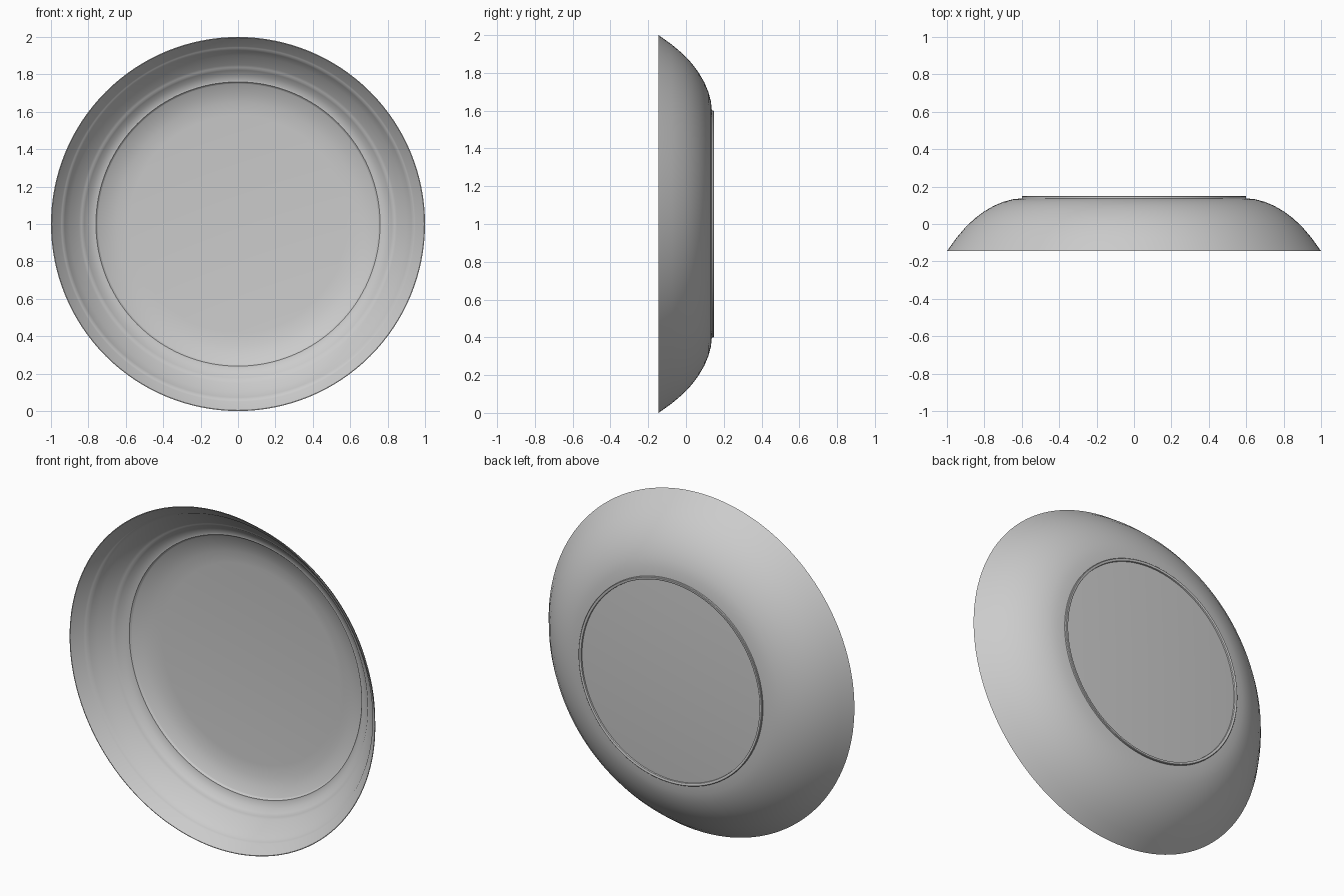
import bpy, bmesh, math

cube = bpy.data.objects.get("Cube")
if cube:
    bpy.data.objects.remove(cube, do_unlink=True)

SEGMENTS = 128

grey = bpy.data.materials.new("glazed_grey")
grey.use_nodes = True
colour = (0.6, 0.6, 0.6, 1)
grey.diffuse_color = colour
grey.node_tree.nodes["Principled BSDF"].inputs["Base Color"].default_value = colour


def lathe(name, profile, angle):
    """Spin (radius, depth) points about the y axis, centred at z = 1."""
    bm = bmesh.new()
    verts = [bm.verts.new((r, y, 1)) for r, y in profile]
    edges = [bm.edges.new(pair) for pair in zip(verts, verts[1:])]
    bmesh.ops.spin(bm, geom=verts + edges, cent=(0, 0, 1), axis=(0, 1, 0),
                   angle=math.tau, steps=SEGMENTS, use_duplicate=False)
    bmesh.ops.remove_doubles(bm, verts=bm.verts, dist=0.0002)
    bmesh.ops.recalc_face_normals(bm, faces=bm.faces)
    mesh = bpy.data.meshes.new(name)
    bm.to_mesh(mesh)
    bm.free()
    mesh.materials.append(grey)
    obj = bpy.data.objects.new(name, mesh)
    bpy.context.collection.objects.link(obj)
    bpy.ops.object.select_all(action='DESELECT')
    obj.select_set(True)
    bpy.context.view_layer.objects.active = obj
    bpy.ops.object.shade_smooth_by_angle(angle=math.radians(angle))
    return obj


# Outer wall curve, from the flat base out to the rim
RIM, BASE = 1.0, 0.58
KNOTS = [(0.58, 0.139), (0.65, 0.132), (0.70, 0.118), (0.75, 0.097), (0.80, 0.068),
         (0.85, 0.031), (0.90, -0.016), (0.95, -0.075), (1.0, -0.145)]


def wall_depth(r):
    for (r0, y0), (r1, y1) in zip(KNOTS, KNOTS[1:]):
        if r <= r1:
            return y0 + (y1 - y0) * (r - r0) / (r1 - r0)
    return KNOTS[-1][1]


# Inner wall: follows the outer one, thinning to the rim, with three fine raised rings
RINGS = {0.76: 0.005, 0.83: 0.003, 0.935: 0.004}


def inner_depth(r):
    thickness = 0.016 * min(1, (RIM - r) / 0.06)
    bump = sum(h * max(0, 1 - abs(r - c) / 0.008) for c, h in RINGS.items())
    return wall_depth(r) - thickness - bump


radii = {r for r, _ in KNOTS}
for c in RINGS:
    radii |= {c - 0.008, c, c + 0.008}
inner = [(r, inner_depth(r)) for r in sorted(radii) if r < RIM]
bowl_profile = [(0, inner[0][1])] + inner + [(0.996, -0.145)] + KNOTS[::-1] + [(0, 0.139)]
lathe("bowl", bowl_profile, 40)

# Narrow raised foot around the back
foot_profile = [(0.582, 0.132), (0.584, 0.147), (0.588, 0.149), (0.597, 0.149),
                (0.60, 0.146), (0.60, 0.132), (0.582, 0.132)]
lathe("foot_ring", foot_profile, 40)
